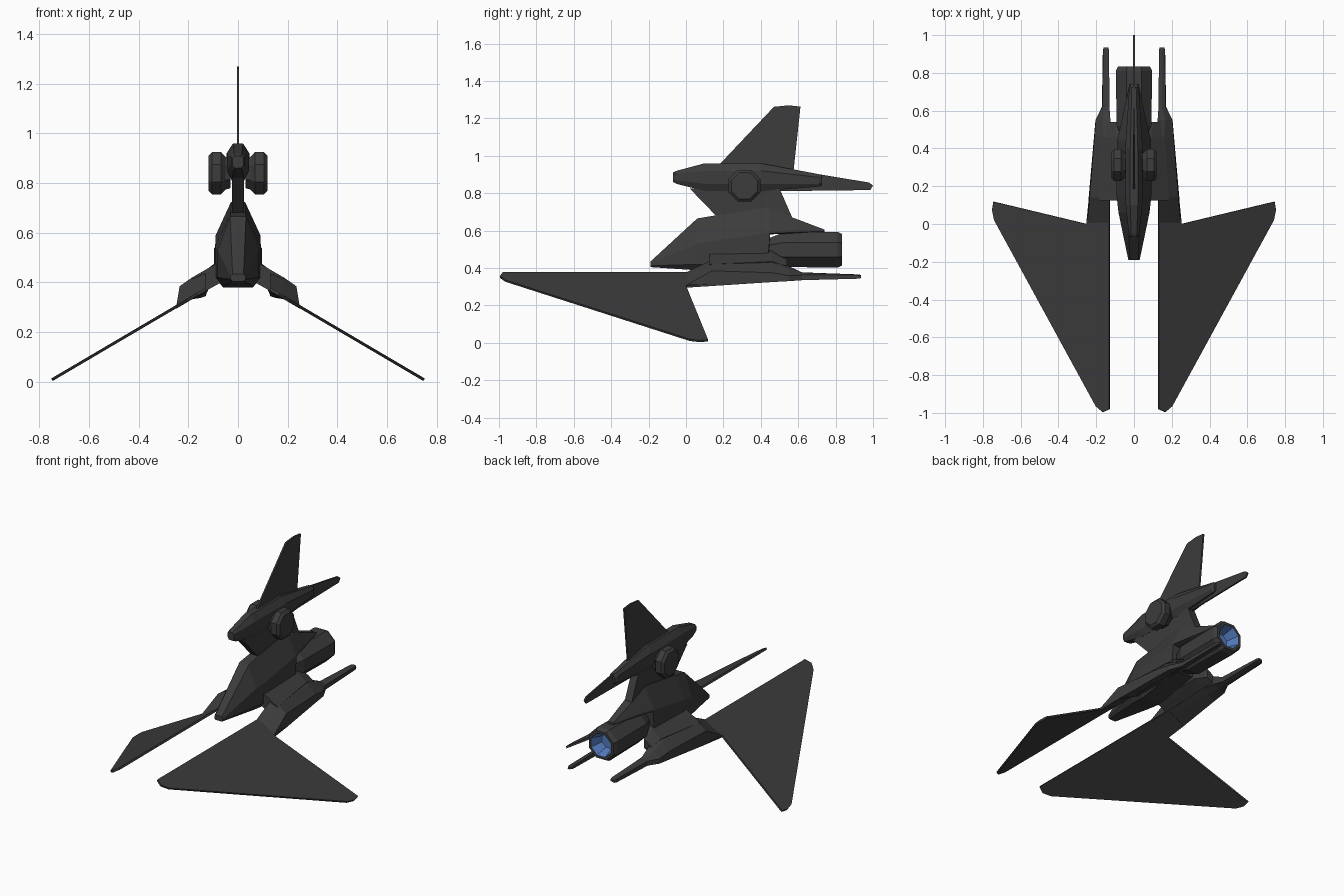
import bpy, bmesh, math
from mathutils import Vector


def material(name, rgb):
    m = bpy.data.materials.new(name)
    m.diffuse_color = (*rgb, 1)
    return m


GREY = material("dark_hull_grey", (0.045, 0.045, 0.046))
BLUE = material("engine_blue", (0.09, 0.2, 0.52))


def loft(name, rings, mirror=False, mats=(GREY,)):
    """Skin equal-length rings of points and cap both ends, flat shaded."""
    bm = bmesh.new()
    vr = [[bm.verts.new(p) for p in ring] for ring in rings]
    n = len(rings[0])
    for a, b in zip(vr, vr[1:]):
        for i in range(n):
            j = (i + 1) % n
            bm.faces.new((a[i], a[j], b[j], b[i]))
    bm.faces.new(vr[0][::-1])
    bm.faces.new(vr[-1])
    bmesh.ops.recalc_face_normals(bm, faces=bm.faces)
    me = bpy.data.meshes.new(name)
    bm.to_mesh(me)
    bm.free()
    for m in mats:
        me.materials.append(m)
    ob = bpy.data.objects.new(name, me)
    bpy.context.collection.objects.link(ob)
    if mirror:
        ob.modifiers.new("mirror", 'MIRROR').use_mirror_merge = False
    return ob


def plate(name, points, offset, mirror=False):
    """Flat plate: an outline pushed both ways along an offset vector."""
    o = Vector(offset)
    return loft(name, [[Vector(p) - o for p in points],
                       [Vector(p) + o for p in points]], mirror)


def hull_ring(y, wt, zt, ws, zs, zl, wb, zb):
    """Symmetric eight-sided section: top, shoulder, lower side, bottom."""
    half = [(wt, zt), (ws, zs), (ws, zl), (wb, zb)]
    return [(x, y, z) for x, z in half] + [(-x, y, z) for x, z in reversed(half)]


def octagon(axis, pos, r, a, b):
    """Octagon with flat sides; r is the distance to the flats."""
    R = r / math.cos(math.pi / 8)
    pts = []
    for i in range(8):
        t = math.pi / 8 + i * math.pi / 4
        u, v = a + R * math.cos(t), b + R * math.sin(t)
        pts.append((pos, u, v) if axis == 'x' else (u, pos, v))
    return pts


# swept-forward wings, drooping outwards
wing = [(0.13, -0.98), (0.165, -0.995), (0.2, -0.965), (0.738, 0.02), (0.749, 0.075),
        (0.742, 0.118), (0.25, 0.0), (0.235, 0.15), (0.13, 0.15)]
plate("wing", [(x, y, 0.302 - (x - 0.25) * 0.588) for x, y in wing],
      (0.003, 0, 0.005), True)

# wing roots with thin rear booms
sections = [
    (0.0, [(0.13, 0.376), (0.18, 0.346), (0.248, 0.308), (0.248, 0.295), (0.18, 0.335), (0.13, 0.363)]),
    (0.14, [(0.13, 0.445), (0.185, 0.42), (0.235, 0.385), (0.24, 0.304), (0.16, 0.35), (0.13, 0.365)]),
    (0.46, [(0.12, 0.45), (0.16, 0.425), (0.21, 0.375), (0.212, 0.325), (0.16, 0.345), (0.12, 0.37)]),
    (0.55, [(0.125, 0.41), (0.165, 0.395), (0.203, 0.36), (0.204, 0.33), (0.16, 0.342), (0.125, 0.36)]),
    (0.62, [(0.13, 0.377), (0.15, 0.375), (0.168, 0.362), (0.17, 0.335), (0.15, 0.338), (0.13, 0.345)]),
    (0.92, [(0.132, 0.366), (0.145, 0.366), (0.163, 0.362), (0.165, 0.343), (0.148, 0.345), (0.132, 0.35)]),
    (0.935, [(0.136, 0.363), (0.145, 0.363), (0.158, 0.36), (0.16, 0.346), (0.148, 0.347), (0.136, 0.352)]),
]
loft("wing_root", [[(x, y, z) for x, z in s] for y, s in sections], True)

# shoulders joining the wing roots to the body
arm = [(0.06, 0.49), (0.09, 0.475), (0.185, 0.42), (0.14, 0.36), (0.06, 0.405)]
arm_back = [(0.06, 0.495), (0.09, 0.48), (0.15, 0.435), (0.13, 0.365), (0.06, 0.41)]
loft("shoulder", [[(x, 0.125, z) for x, z in arm],
                  [(x, 0.46, z) for x, z in arm_back],
                  [(0.6 * x + 0.052, 0.54, 0.6 * z + 0.15) for x, z in arm_back]], True)

# lower body, ending in a spine over the engine
loft("lower_body", [
    hull_ring(-0.19, 0.022, 0.435, 0.03, 0.425, 0.412, 0.022, 0.405),
    hull_ring(0.06, 0.032, 0.665, 0.082, 0.53, 0.42, 0.055, 0.388),
    hull_ring(0.15, 0.03, 0.68, 0.092, 0.545, 0.42, 0.06, 0.38),
    hull_ring(0.44, 0.028, 0.725, 0.09, 0.59, 0.47, 0.06, 0.43),
    hull_ring(0.45, 0.028, 0.72, 0.088, 0.595, 0.585, 0.06, 0.58),
    hull_ring(0.57, 0.026, 0.67, 0.06, 0.603, 0.59, 0.04, 0.585),
    hull_ring(0.74, 0.018, 0.606, 0.022, 0.602, 0.597, 0.018, 0.592)])

# engine barrel with a recessed blue nozzle
rings = [(0.44, 0.06), (0.52, 0.092), (0.81, 0.096), (0.835, 0.084), (0.835, 0.068), (0.76, 0.045)]
engine = loft("engine", [octagon('y', y, r, 0, 0.498) for y, r in rings], mats=(GREY, BLUE))
for f in engine.data.polygons:
    c = f.center
    if c.y > 0.75 and math.hypot(c.x, c.z - 0.498) < 0.063:
        f.material_index = 1

# neck
plate("neck", [(0, 0.02, 0.825), (0, 0.5, 0.825), (0, 0.57, 0.665), (0, 0.4, 0.64), (0, 0.17, 0.67)],
      (0.024, 0, 0))

# upper body
loft("upper_body", [
    hull_ring(-0.07, 0.012, 0.91, 0.022, 0.90, 0.875, 0.014, 0.86),
    hull_ring(-0.05, 0.015, 0.92, 0.028, 0.905, 0.87, 0.018, 0.85),
    hull_ring(0.1, 0.02, 0.96, 0.044, 0.92, 0.85, 0.025, 0.812),
    hull_ring(0.4, 0.02, 0.96, 0.046, 0.92, 0.85, 0.025, 0.81),
    hull_ring(0.71, 0.012, 0.902, 0.026, 0.885, 0.85, 0.014, 0.836),
    hull_ring(0.725, 0.008, 0.895, 0.018, 0.88, 0.855, 0.01, 0.842)])

# thin tail blade
plate("tail_blade", [(0, 0.4, 0.955), (0, 0.72, 0.9), (0, 0.98, 0.857), (0, 1.0, 0.84),
                     (0, 0.985, 0.817), (0, 0.4, 0.81)], (0.005, 0, 0))

# top fin
plate("top_fin", [(0, 0.18, 0.955), (0, 0.47, 1.262), (0, 0.55, 1.27), (0, 0.612, 1.263),
                  (0, 0.575, 0.92), (0, 0.3, 0.94)], (0.005, 0, 0))

# side pods
loft("side_pod", [octagon('x', x, r, 0.312, 0.84) for x, r in
                  [(0.03, 0.06), (0.05, 0.066), (0.068, 0.085), (0.105, 0.085), (0.119, 0.07)]], True)
